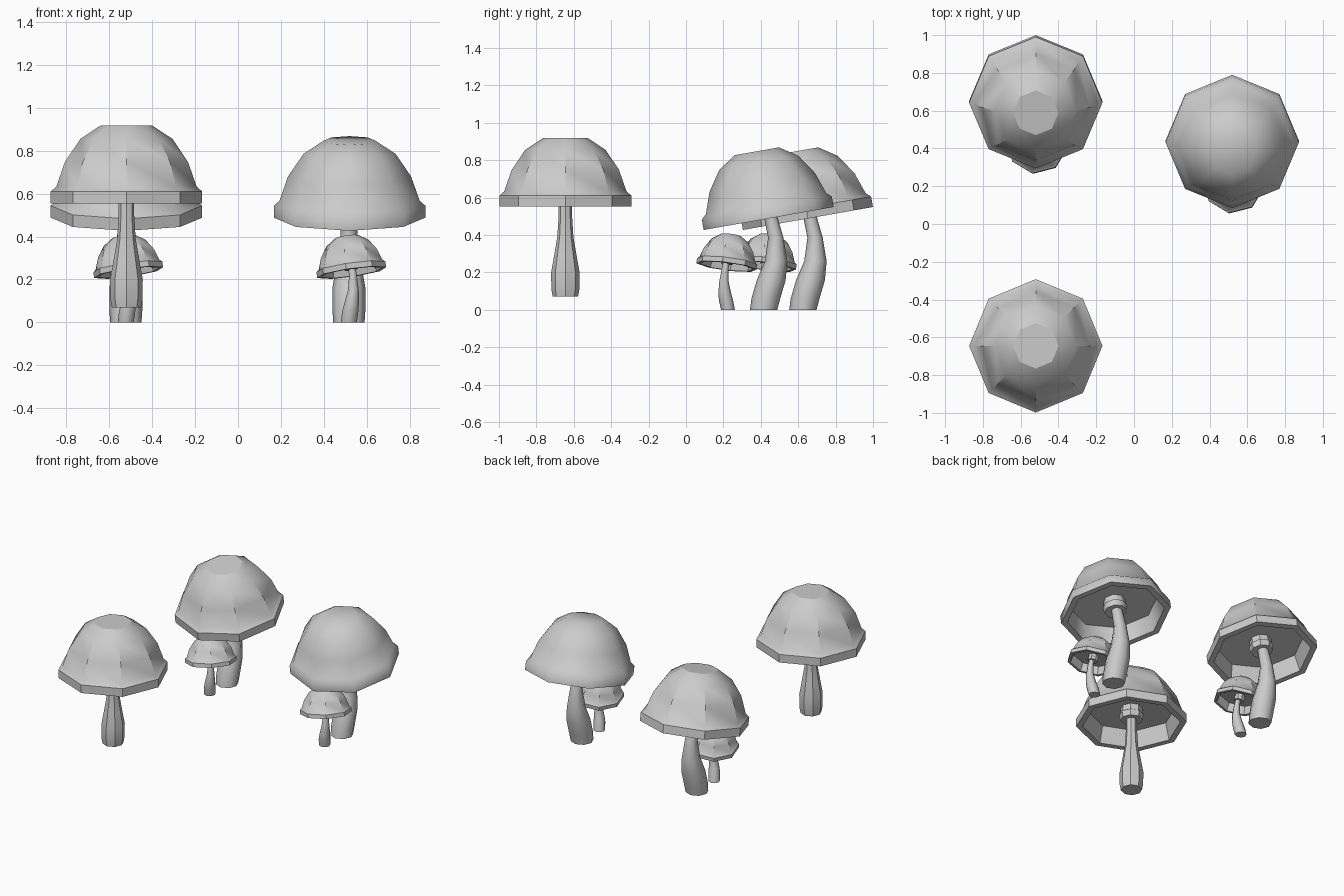
import bpy, bmesh
from math import cos, sin, pi, radians
from mathutils import Matrix, Vector

if "Cube" in bpy.data.objects:
    bpy.data.objects.remove(bpy.data.objects["Cube"])

SIDES = 8
# cap cross-section (radius, height): crown, rim, hollow underside, collar
CAP = [(.12, .365), (.215, .302), (.287, .195), (.327, .08), (.353, .057),
       (.353, 0), (.312, 0), (.285, .115), (.07, .115), (.07, .075), (.078, .07),
       (.07, .03)]


def loft(name, rings, matrix=Matrix(), angle=35):
    """Skin octagonal rings given as (centre, radius), closing both ends."""
    bm = bmesh.new()
    loops = []
    for c, r in rings:
        loops.append([bm.verts.new(Vector(c) + Vector((r * cos(2 * pi * i / SIDES),
                                                       r * sin(2 * pi * i / SIDES), 0)))
                      for i in range(SIDES)])
    for a, b in zip(loops, loops[1:]):
        for i in range(SIDES):
            j = (i + 1) % SIDES
            bm.faces.new((a[i], a[j], b[j], b[i]))
    bm.faces.new(loops[0])
    bm.faces.new(loops[-1])
    bmesh.ops.recalc_face_normals(bm, faces=bm.faces)
    mesh = bpy.data.meshes.new(name)
    bm.to_mesh(mesh)
    bm.free()
    mesh.shade_smooth()
    mesh.set_sharp_from_angle(angle=radians(angle))
    ob = bpy.data.objects.new(name, mesh)
    ob.matrix_world = matrix
    bpy.context.collection.objects.link(ob)
    return ob


def cap(name, loc, scale=1, tilt_x=0, tilt_y=0, spin=0, angle=35):
    m = (Matrix.Translation(loc) @ Matrix.Rotation(radians(tilt_y), 4, 'Y')
         @ Matrix.Rotation(radians(tilt_x), 4, 'X')
         @ Matrix.Rotation(radians(spin), 4, 'Z') @ Matrix.Scale(scale, 4))
    return loft(name, [((0, 0, z), r) for r, z in CAP], m, angle)


# upright mushroom
cap("upright_cap", (-.52, -.645, .553))
loft("upright_stem", [((-.52, -.645, z), r) for z, r in
                      [(.07, .068), (.11, .075), (.2, .076), (.29, .06),
                       (.39, .043), (.5, .036), (.61, .036)]])

# two identical clusters: a leaning mushroom with a small one in front
for side, dx, dy, angle in (("right", 0, 0, 50), ("left", -1.04, .21, 35)):
    cap(side + "_leaning_cap", (.52 + dx, .442 + dy, .488), tilt_x=10, angle=angle)
    loft(side + "_leaning_stem", [((.517 + dx, y + dy, z), r) for y, z, r in
                                  [(.415, 0, .073), (.427, .06, .077), (.456, .16, .077),
                                   (.482, .26, .06), (.48, .385, .041),
                                   (.452, .5, .036), (.435, .55, .036)]], angle=50)
    cap(side + "_small_cap", (.53 + dx, .217 + dy, .232), .465, -7, -8, -8)
    loft(side + "_small_stem", [((x + dx, y + dy, z), r) for x, y, z, r in
                                [(.517, .224, 0, .037), (.523, .214, .05, .038),
                                 (.53, .207, .09, .034), (.538, .203, .15, .025),
                                 (.536, .209, .22, .018), (.53, .217, .26, .018)]], angle=50)
